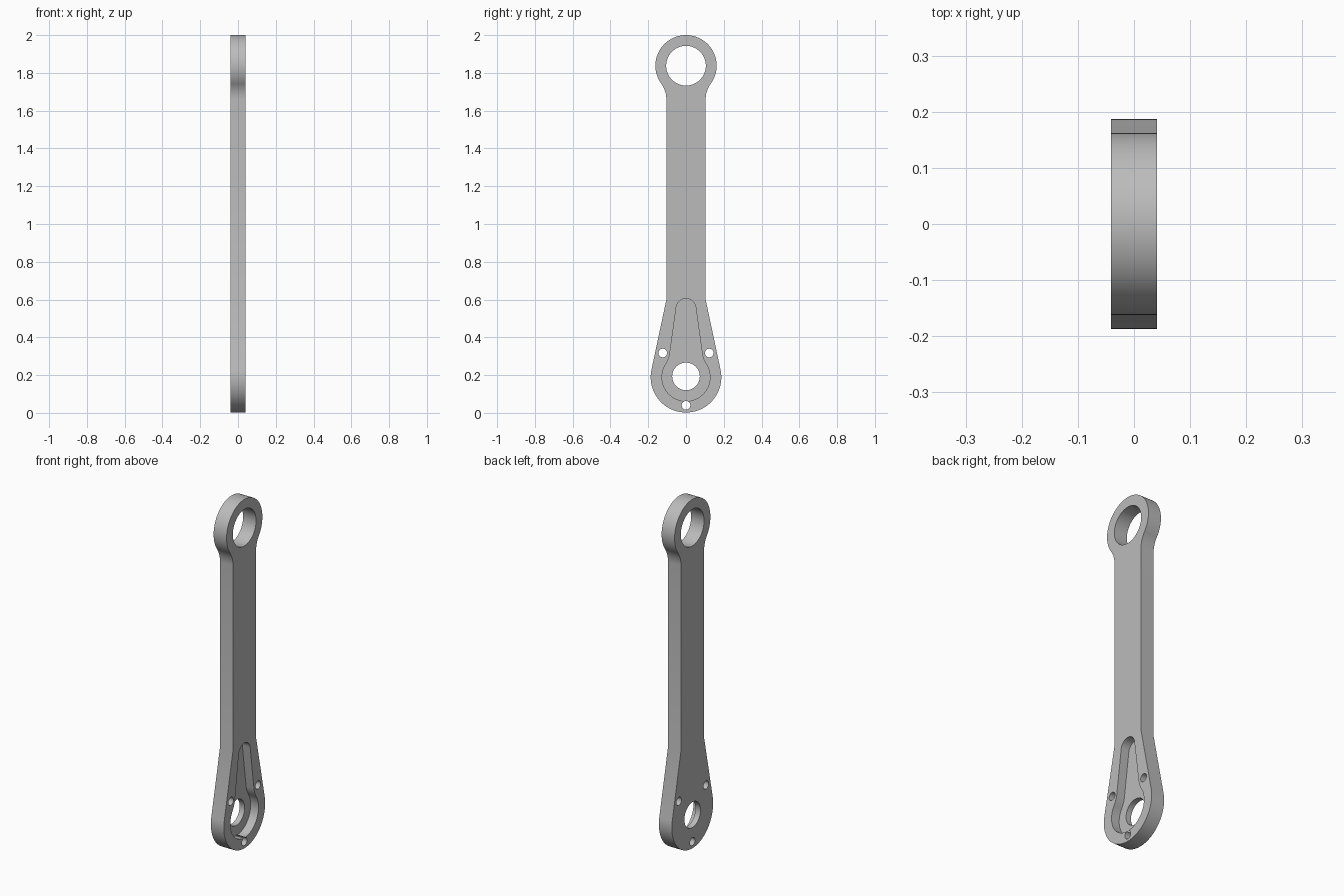
import bpy
import bmesh
from math import sin, cos, pi, radians, acos, atan2, hypot, sqrt

HALF = 0.041                      # half thickness along x
FLOOR = -0.009                    # pocket floor
SHAFT = 0.104                     # shaft half width
HEAD_Z, HEAD_R, HEAD_HOLE = 1.838, 0.162, 0.105
FOOT_Z, FOOT_R, FOOT_HOLE = 0.189, 0.187, 0.073
TAPER_Z, NECK_Z = 0.6, 1.66

cube = bpy.data.objects.get("Cube")
if cube:
    bpy.data.objects.remove(cube, do_unlink=True)

steel = bpy.data.materials.new("plain_grey")
steel.use_nodes = True
grey = (0.5, 0.5, 0.5, 1)
steel.diffuse_color = grey
steel.node_tree.nodes["Principled BSDF"].inputs["Base Color"].default_value = grey


def arc(y, z, r, start, end, steps):
    """Points on an arc in the yz plane."""
    angles = [start + (end - start) * i / steps for i in range(steps + 1)]
    return [(y + r * cos(a), z + r * sin(a)) for a in angles]


def mirrored(half):
    """Close a half outline that runs from the bottom centre to the top centre."""
    return half + [(-y, z) for y, z in reversed(half[1:-1])]


def prism(name, points, x0, x1):
    """Extrude a yz outline along x."""
    bm = bmesh.new()
    face = bm.faces.new([bm.verts.new((x0, y, z)) for y, z in points])
    moved = bmesh.ops.extrude_face_region(bm, geom=[face])["geom"]
    verts = [v for v in moved if isinstance(v, bmesh.types.BMVert)]
    bmesh.ops.translate(bm, verts=verts, vec=(x1 - x0, 0, 0))
    bmesh.ops.recalc_face_normals(bm, faces=bm.faces)
    mesh = bpy.data.meshes.new(name)
    bm.to_mesh(mesh)
    bm.free()
    mesh.materials.append(steel)
    obj = bpy.data.objects.new(name, mesh)
    bpy.context.collection.objects.link(obj)
    return obj


def hole(name, y, z, r, steps):
    return prism(name, arc(y, z, r, 0, 2 * pi, steps)[:-1], -2 * HALF, 2 * HALF)


# Arm outline: round foot, tangent taper, straight shaft, concave neck, round head
rise = TAPER_Z - FOOT_Z
tangent = atan2(rise, SHAFT) - acos(FOOT_R / hypot(rise, SHAFT))
drop = HEAD_Z - NECK_Z
fillet = (SHAFT ** 2 + drop ** 2 - HEAD_R ** 2) / (2 * (HEAD_R - SHAFT))
touch = atan2(-drop, SHAFT + fillet)
outline = arc(0, FOOT_Z, FOOT_R, -pi / 2, tangent, 32)
outline += [(SHAFT, TAPER_Z)]
outline += arc(SHAFT + fillet, NECK_Z, fillet, pi, pi + touch, 14)[:-1]
outline += arc(0, HEAD_Z, HEAD_R, touch, pi / 2, 40)
arm = prism("link_arm", mirrored(outline), -HALF, HALF)

# Keyhole pocket on the left face
pocket = arc(0, FOOT_Z, 0.127, -pi / 2, radians(35), 32)
pocket += [(0.097, 0.276), (0.090, 0.292), (0.086, 0.31)]
pocket += arc(0, 0.553, 0.052, radians(8), pi / 2, 14)
cutters = [prism("pocket_cutter", mirrored(pocket), FLOOR, 2 * HALF)]

# Bearing holes and the three screw holes
cutters += [hole("head_hole", 0, HEAD_Z, HEAD_HOLE, 72),
            hole("foot_hole", 0, FOOT_Z + 0.004, FOOT_HOLE, 64)]
for y, z in ((0, 0.04), (0.123, 0.317), (-0.123, 0.317)):
    cutters.append(hole("screw_hole", y, z, 0.023, 32))

bpy.ops.object.select_all(action="DESELECT")
bpy.context.view_layer.objects.active = arm
arm.select_set(True)
for cutter in cutters:
    cutter.hide_render = True
    cut = arm.modifiers.new(cutter.name, "BOOLEAN")
    cut.operation = "DIFFERENCE"
    cut.solver = "EXACT"
    cut.object = cutter
    bpy.ops.object.modifier_apply(modifier=cut.name)
    bpy.data.objects.remove(cutter, do_unlink=True)

# Smooth the round walls and keep the rims sharp
bpy.ops.object.shade_smooth_by_angle(angle=radians(25))
